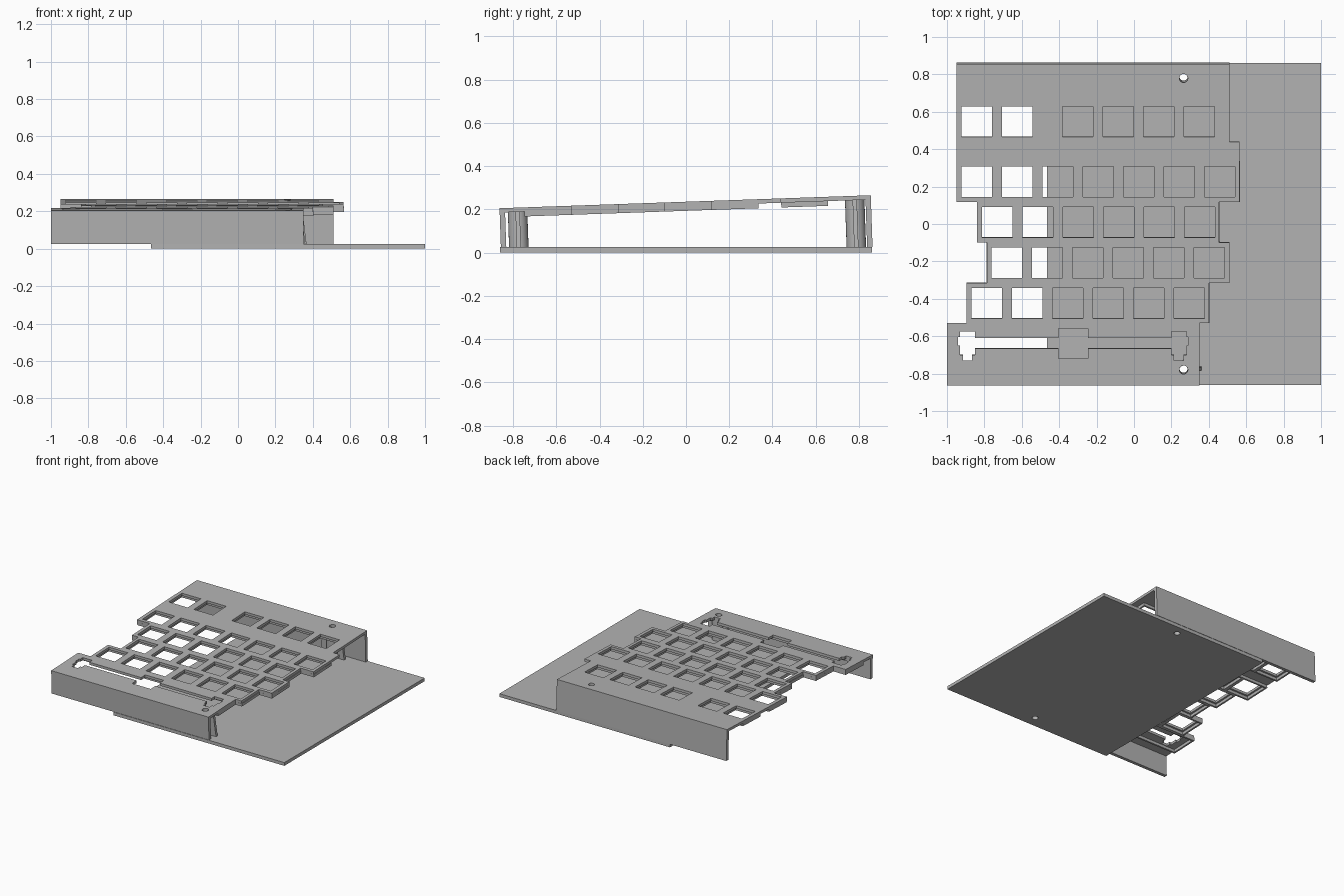
import bpy, bmesh, math
from mathutils import Matrix, Vector

cube = bpy.data.objects.get("Cube")
if cube:
    bpy.data.objects.remove(cube, do_unlink=True)

grey = bpy.data.materials.new("plain grey")
grey.use_nodes = True
tone = (0.45, 0.45, 0.45, 1)
grey.diffuse_color = tone
grey.node_tree.nodes["Principled BSDF"].inputs["Base Color"].default_value = tone

# Local frame of the tilted deck: z = 0 is its top face
TILT = Matrix.Translation((0, 0, 0.235)) @ Matrix.Rotation(math.radians(2), 4, 'X')
FLAT = Matrix.Identity(4)
BASE_TOP = 0.025
PITCH, HOLE = 0.2165, 0.163
SKIN, DEPTH, RIM = 0.02, 0.042, 0.013
SCREWS = [(0.265, -0.78), (0.265, 0.78)]


def prism(bm, pts, z0, z1):
    lo = [bm.verts.new((x, y, z0)) for x, y in pts]
    hi = [bm.verts.new((x, y, z1)) for x, y in pts]
    bm.faces.new(lo[::-1])
    bm.faces.new(hi)
    for i in range(len(pts)):
        j = (i + 1) % len(pts)
        bm.faces.new((lo[i], lo[j], hi[j], hi[i]))


def rect(x0, x1, y0, y1):
    return [(x0, y0), (x1, y0), (x1, y1), (x0, y1)]


def disc(x, y, r, n=24):
    return [(x + r * math.cos(2 * math.pi * i / n), y + r * math.sin(2 * math.pi * i / n))
            for i in range(n)]


def frame(bm, x0, x1, y0, y1, z0, z1):
    # Open rectangular skirt
    rings = []
    for z in (z0, z1):
        for d in (0, RIM):
            rings.append([bm.verts.new((x, y, z))
                          for x, y in rect(x0 + d, x1 - d, y0 + d, y1 - d)])
    out_lo, in_lo, out_hi, in_hi = rings
    for a, b in ((out_lo, out_hi), (out_hi, in_hi), (in_hi, in_lo), (in_lo, out_lo)):
        for i in range(4):
            j = (i + 1) % 4
            bm.faces.new((a[i], a[j], b[j], b[i]))


def finish(name, bm, matrix=TILT, trim=False):
    bm.transform(matrix)
    if trim:
        # Cut the part off level with the base
        bmesh.ops.bisect_plane(bm, geom=bm.verts[:] + bm.edges[:] + bm.faces[:],
                               plane_co=(0, 0, BASE_TOP), plane_no=(0, 0, 1), clear_inner=True)
        bmesh.ops.holes_fill(bm, edges=[e for e in bm.edges if e.is_boundary], sides=0)
    bmesh.ops.recalc_face_normals(bm, faces=bm.faces)
    mesh = bpy.data.meshes.new(name)
    bm.to_mesh(mesh)
    bm.free()
    mesh.materials.append(grey)
    obj = bpy.data.objects.new(name, mesh)
    bpy.context.collection.objects.link(obj)
    return obj


def cut(obj, cutter):
    mod = obj.modifiers.new("cut", 'BOOLEAN')
    mod.operation, mod.solver, mod.object = 'DIFFERENCE', 'EXACT', cutter
    bpy.context.view_layer.update()
    graph = bpy.context.evaluated_depsgraph_get()
    mesh = bpy.data.meshes.new_from_object(obj.evaluated_get(graph))
    obj.modifiers.clear()
    obj.data = mesh


# Key rows: first centre x, centre y, count
rows = [(-0.84, 0.548, 2), (-0.30, 0.548, 4), (-0.84, 0.226, 7),
        (-0.732, 0.01, 6), (-0.68, -0.207, 6), (-0.787, -0.423, 6)]
keys = [(x + i * PITCH, y) for x, y, n in rows for i in range(n)]

# Stepped deck outline
outline = [(-1, -0.863), (0.35, -0.863), (0.35, -0.53), (0.40, -0.53), (0.40, -0.315),
           (0.51, -0.315), (0.51, -0.10), (0.455, -0.10), (0.455, 0.118), (0.565, 0.118),
           (0.565, 0.44), (0.51, 0.44), (0.51, 0.855), (-0.95, 0.855), (-0.95, 0.118),
           (-0.84, 0.118), (-0.84, -0.10), (-0.785, -0.10), (-0.785, -0.315),
           (-0.895, -0.315), (-0.895, -0.53), (-1, -0.53)]
bm = bmesh.new()
prism(bm, outline, -SKIN, 0)
deck = finish("deck_plate", bm)

# Key, long bar and screw openings
bm = bmesh.new()
h = HOLE / 2
for x, y in keys:
    prism(bm, rect(x - h, x + h, y - h, y + h), -0.1, 0.1)
half = [(0.08, -0.56), (0.08, -0.61), (0.525, -0.61), (0.525, -0.575), (0.605, -0.575),
        (0.605, -0.605), (0.615, -0.605), (0.615, -0.65), (0.605, -0.65), (0.605, -0.70),
        (0.59, -0.70), (0.59, -0.73), (0.54, -0.73), (0.54, -0.70), (0.525, -0.70),
        (0.525, -0.665), (0.08, -0.665), (0.08, -0.72)]
mid = -0.325
prism(bm, [(mid + x, y) for x, y in half] + [(mid - x, y) for x, y in half[::-1]], -0.1, 0.1)
for x, y in SCREWS:
    prism(bm, disc(x, y, 0.023), -0.1, 0.1)
cutter = finish("opening_cutter", bm)
cut(deck, cutter)
bpy.data.objects.remove(cutter, do_unlink=True)

# Skirts under each key and under the long bar
bm = bmesh.new()
p = PITCH / 2
for x, y in keys:
    frame(bm, x - p, x + p, y - p, y + p, -DEPTH, -SKIN)
frame(bm, -1, 0.35, -0.748, -0.53, -DEPTH, -SKIN)
finish("key_skirts", bm)

# Front and back walls, square to the deck
for name, box in (("front_wall", rect(-1, 0.35, -0.863, -0.838)),
                  ("back_wall", rect(-0.95, 0.51, 0.83, 0.855))):
    bm = bmesh.new()
    prism(bm, box, -0.35, -SKIN)
    finish(name, bm, trim=True)

# Base plate
bm = bmesh.new()
prism(bm, rect(-0.465, 1, -0.86, 0.86), 0, BASE_TOP)
base = finish("base_plate", bm, FLAT)

# Screw posts and their flared fins
bm = bmesh.new()
for x, y in SCREWS:
    prism(bm, disc(x, y, 0.045), -0.35, -SKIN)
posts = finish("screw_posts", bm, trim=True)

bm = bmesh.new()
for x, y in SCREWS:
    prism(bm, disc(x, y, 0.022), -0.5, 0.1)
drill = finish("screw_cutter", bm)
for part in (base, posts):
    cut(part, drill)
bpy.data.objects.remove(drill, do_unlink=True)

bm = bmesh.new()
stand = Matrix.Rotation(math.radians(90), 4, 'X')
for x, y in SCREWS:
    for s in (-1, 1):
        fin = bmesh.new()
        prism(fin, [(x + s * 0.04, -SKIN), (x + s * 0.075, -SKIN),
                    (x + s * 0.115, -0.35), (x + s * 0.04, -0.35)], -0.01, 0.01)
        fin.transform(Matrix.Translation((0, y, 0)) @ stand)
        temp = bpy.data.meshes.new("fin")
        fin.to_mesh(temp)
        fin.free()
        bm.from_mesh(temp)
        bpy.data.meshes.remove(temp)
finish("post_fins", bm, trim=True)

# Smooth round posts, keep edges sharp
bpy.ops.object.select_all(action='DESELECT')
posts.select_set(True)
bpy.context.view_layer.objects.active = posts
bpy.ops.object.shade_smooth_by_angle(angle=math.radians(30))
